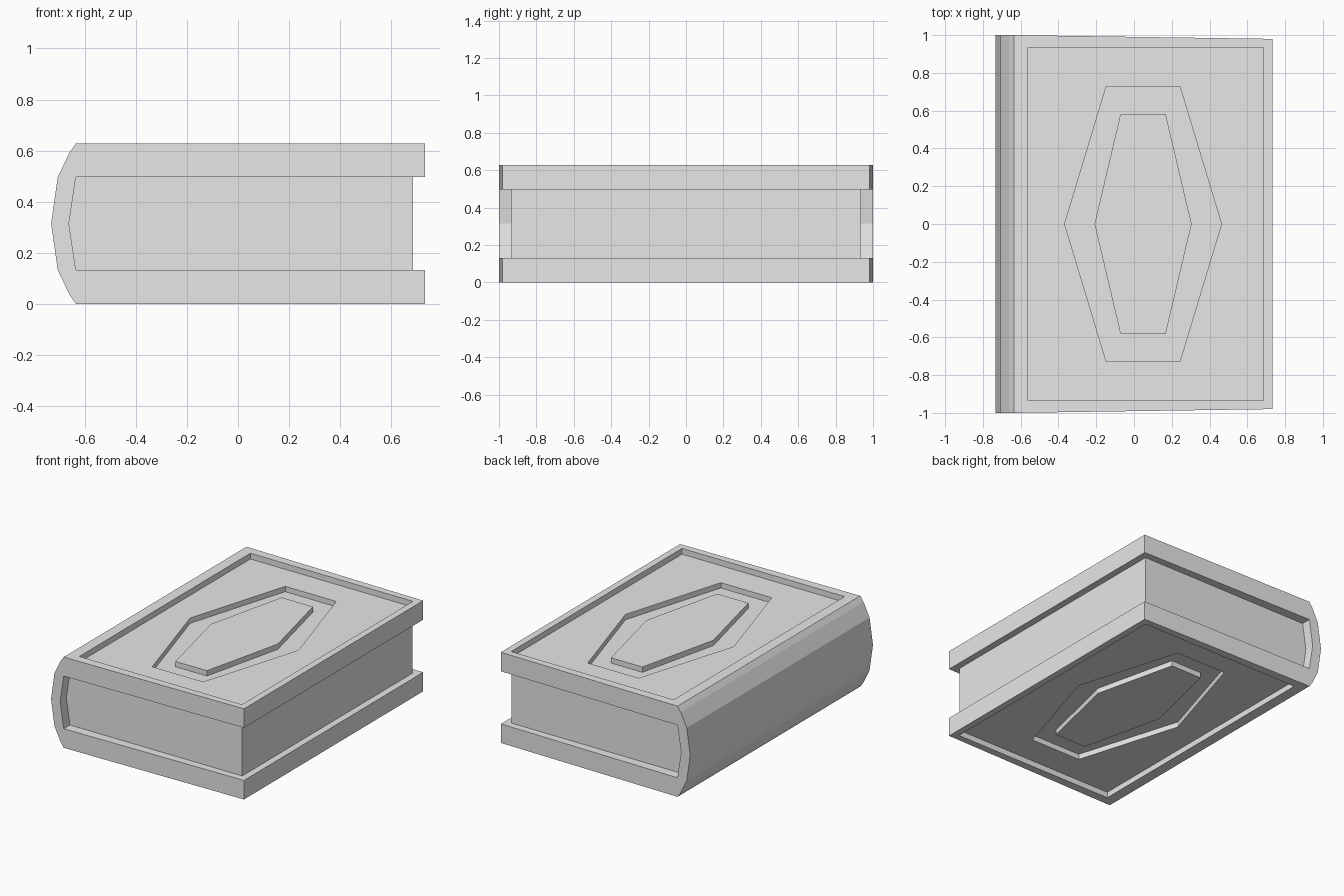
import bpy
import bmesh

cube = bpy.data.objects.get("Cube")
if cube:
    bpy.data.objects.remove(cube, do_unlink=True)

HEIGHT = 0.628
MID = HEIGHT / 2
BOARD = 0.132          # thickness of each cover board
EDGE, HINGE = 0.732, -0.635
PANEL_DEPTH, HEX_DEPTH = 0.04, 0.077

grey = bpy.data.materials.new("light grey")
grey.use_nodes = True
grey.diffuse_color = (0.8, 0.8, 0.8, 1)
grey.node_tree.nodes["Principled BSDF"].inputs["Base Color"].default_value = (0.8, 0.8, 0.8, 1)


def prism(name, outline, axis, low, high):
    """Extrude a 2D outline along y (outline is x, z) or z (outline is x, y)."""
    bm = bmesh.new()

    def place(a, b, t):
        return (a, t, b) if axis == "y" else (a, b, t)

    face = bm.faces.new([bm.verts.new(place(a, b, low)) for a, b in outline])
    grown = bmesh.ops.extrude_face_region(bm, geom=[face])["geom"]
    moved = [v for v in grown if isinstance(v, bmesh.types.BMVert)]
    bmesh.ops.translate(bm, verts=moved, vec=place(0, 0, high - low))
    bmesh.ops.recalc_face_normals(bm, faces=bm.faces)
    mesh = bpy.data.meshes.new(name)
    bm.to_mesh(mesh)
    bm.free()
    mesh.materials.append(grey)
    obj = bpy.data.objects.new(name, mesh)
    bpy.context.collection.objects.link(obj)
    return obj


def carve(target, cutter):
    mod = target.modifiers.new("carve", "BOOLEAN")
    mod.operation, mod.solver, mod.object = "DIFFERENCE", "EXACT", cutter
    bpy.context.view_layer.objects.active = target
    bpy.ops.object.modifier_apply(modifier=mod.name)
    bpy.data.objects.remove(cutter, do_unlink=True)


def mirrored(points):
    """Complete a lower half outline with its reflection about mid height."""
    return points + [(x, HEIGHT - z) for x, z in reversed(points) if z != MID]


def hexagon(centre, point_x, flat_x, flat_y):
    signs = [(flat_x, flat_y), (point_x, 0), (flat_x, -flat_y),
             (-flat_x, -flat_y), (-point_x, 0), (-flat_x, flat_y)]
    return [(centre + x, y) for x, y in signs]


# Cover: two boards joined by a faceted rounded spine
outer = mirrored([(EDGE, 0), (HINGE, 0), (-0.66, 0.036), (-0.706, BOARD), (-EDGE, MID)])
inner = mirrored([(EDGE, BOARD), (HINGE, BOARD), (-0.662, MID)])
cover = prism("cover", outer + inner[::-1], "y", -1, 1)
for v in cover.data.vertices:      # boards narrow slightly toward the fore edge
    if v.co.x > 0:
        v.co.y *= 0.98

# Sunken panel and hexagon on both boards
panel = [(-0.56, -0.935), (0.685, -0.935), (0.685, 0.935), (-0.56, 0.935)]
frame_hex = hexagon(0.048, 0.415, 0.195, 0.728)
medal_hex = hexagon(0.048, 0.257, 0.12, 0.58)
for side, surface, inward in (("top", HEIGHT, -1), ("bottom", 0, 1)):
    outside = surface - inward * 0.1
    floor = surface + inward * HEX_DEPTH
    level = surface + inward * PANEL_DEPTH
    carve(cover, prism("panel_cutter", panel, "z", outside, level))
    carve(cover, prism("hexagon_cutter", frame_hex, "z", outside, floor))
    # Raised medallion inside the sunken hexagon
    prism(side + "_medallion", medal_hex, "z", floor, level)

# Page block filling the space between the boards
pages = mirrored([(0.685, BOARD), (HINGE, BOARD), (-0.662, MID)])
prism("pages", pages, "y", -0.932, 0.932)
